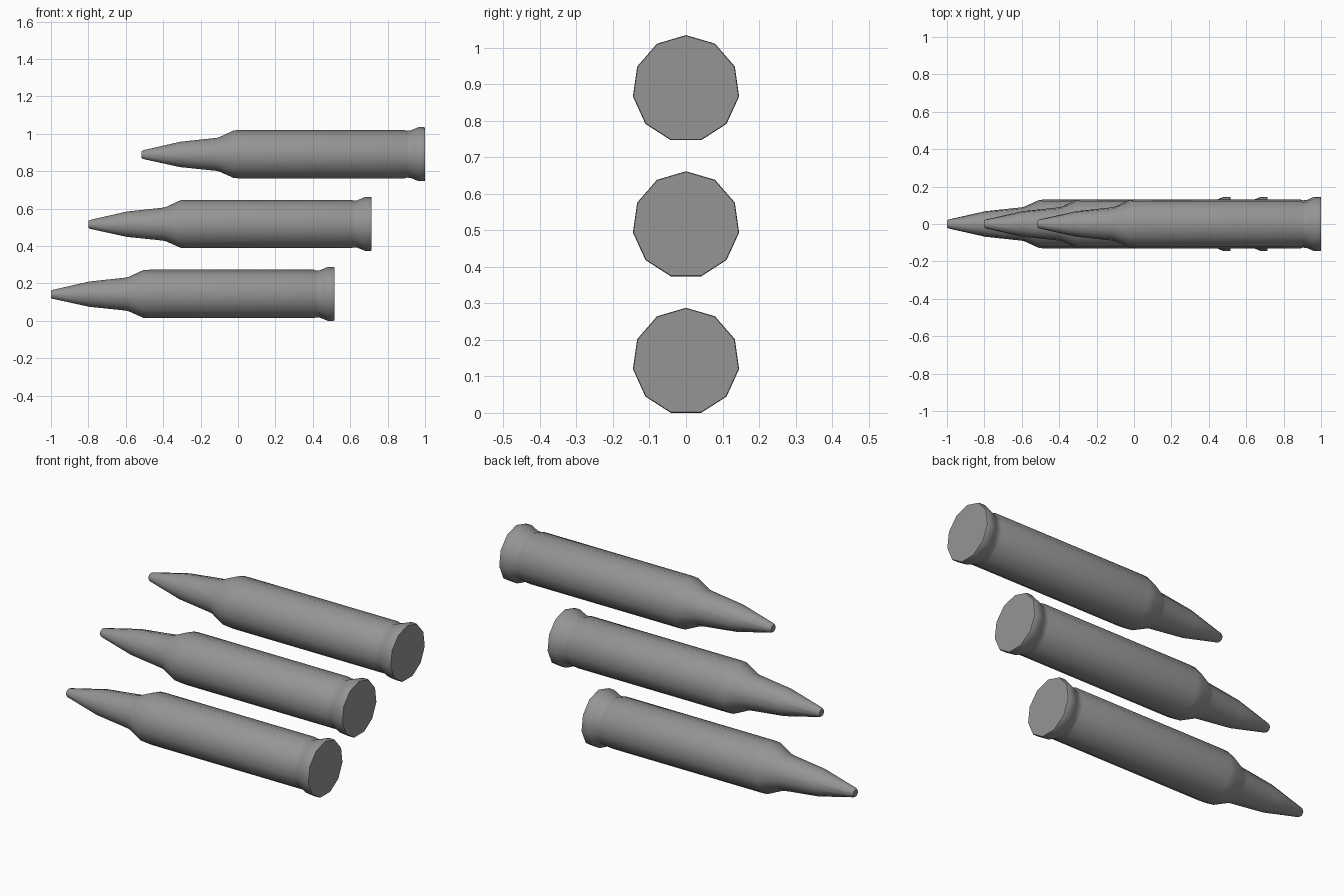
import bpy, bmesh, math

if "Cube" in bpy.data.objects:
    bpy.data.objects.remove(bpy.data.objects["Cube"])

SIDES = 11
# (distance from base towards tip, radius)
PROFILE = [(0.0, 0.145), (0.005, 0.147), (0.035, 0.147), (0.055, 0.139),
           (0.078, 0.129), (0.098, 0.128), (0.11, 0.132),
           (0.99, 0.132), (1.022, 0.130), (1.10, 0.094), (1.115, 0.090),
           (1.31, 0.069), (1.507, 0.024), (1.515, 0.019)]

# dark grey metal
metal = bpy.data.materials.new("dark_metal")
metal.diffuse_color = (0.3, 0.3, 0.3, 1)
metal.use_nodes = True
metal.node_tree.nodes["Principled BSDF"].inputs["Base Color"].default_value = metal.diffuse_color


def cartridge(name, base_x, z):
    bm = bmesh.new()
    rings = []
    for d, r in PROFILE:
        ring = []
        for i in range(SIDES):
            a = 2 * math.pi * i / SIDES
            ring.append(bm.verts.new((-d, r * math.sin(a), r * math.cos(a))))
        rings.append(ring)
    # walls
    for a, b in zip(rings, rings[1:]):
        for i in range(SIDES):
            j = (i + 1) % SIDES
            bm.faces.new((a[i], a[j], b[j], b[i]))
    # flat base and tip
    bm.faces.new(rings[0])
    bm.faces.new(rings[-1])
    bmesh.ops.recalc_face_normals(bm, faces=bm.faces)
    mesh = bpy.data.meshes.new(name)
    bm.to_mesh(mesh)
    bm.free()
    mesh.materials.append(metal)
    ob = bpy.data.objects.new(name, mesh)
    ob.location = (base_x, 0, z)
    bpy.context.collection.objects.link(ob)
    bpy.ops.object.select_all(action='DESELECT')
    ob.select_set(True)
    bpy.context.view_layer.objects.active = ob
    bpy.ops.object.shade_smooth_by_angle(angle=math.radians(50))


# three staggered cartridges stacked vertically
cartridge("cartridge_bottom", 0.515, 0.141)
cartridge("cartridge_middle", 0.715, 0.515)
cartridge("cartridge_top", 1.0, 0.888)
